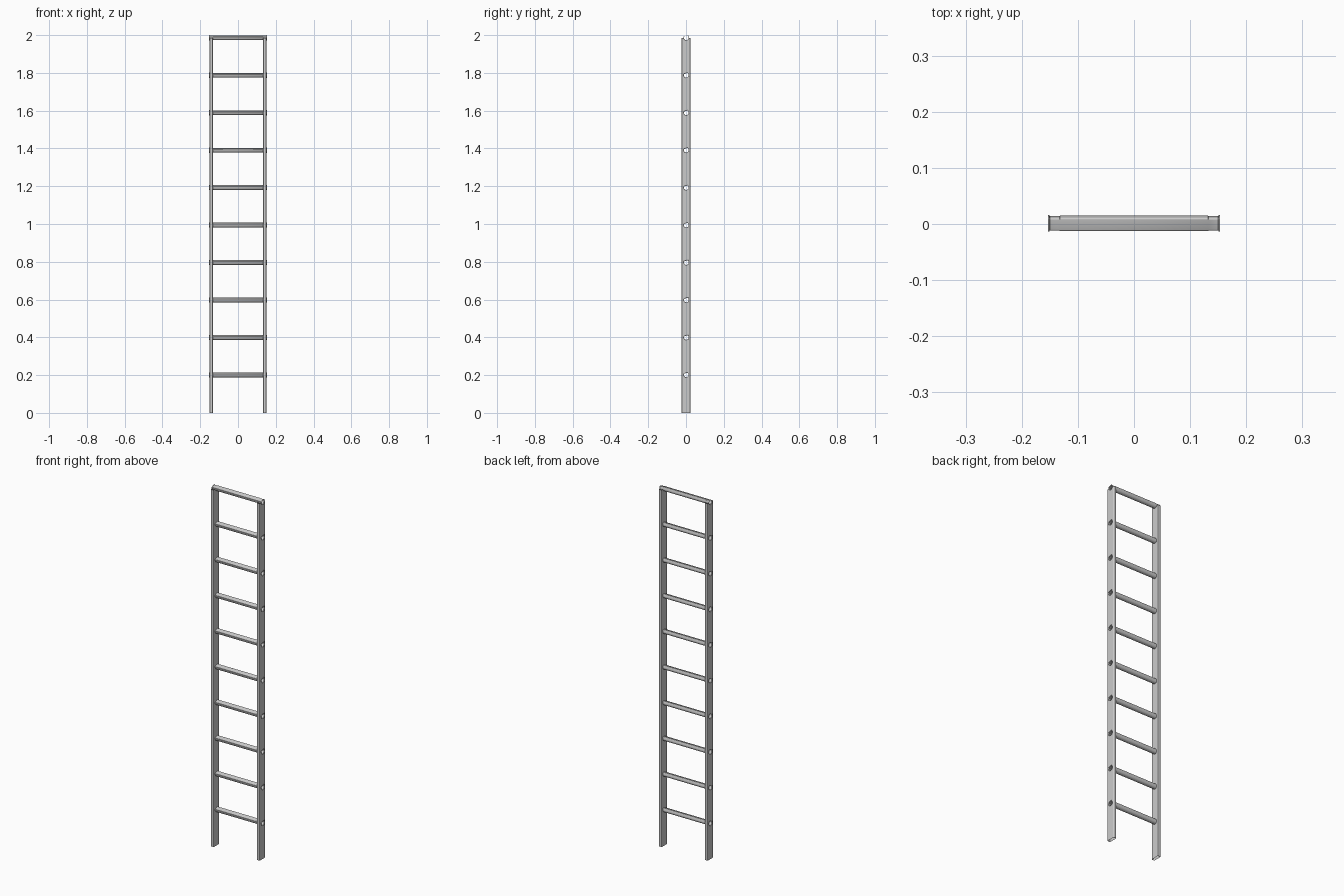
import bpy, bmesh
from math import sin, cos, radians

if "Cube" in bpy.data.objects:
    bpy.data.objects.remove(bpy.data.objects["Cube"])

X_IN, X_OUT = 0.133, 0.150      # rail inner / outer wall
HALF_D, R = 0.024, 0.004        # rail half depth, corner radius
TOP = 1.985                     # rail top
RUNG_Z = [0.2 + i * (TOP - 0.2) / 9 for i in range(10)]
NECK = 0.94                     # rung scale where it passes through the rails


def arc(cx, cy, r, a0, a1, n):
    angles = [radians(a0 + (a1 - a0) * i / n) for i in range(n + 1)]
    return [(cx + r * cos(a), cy + r * sin(a)) for a in angles]


def rung_profile():
    # rounded D with a flat tread on top, tilted for a leaning ladder
    pts = (arc(0.0095, 0.0065, 0.003, -5, 90, 5)
           + arc(-0.0095, 0.0065, 0.003, 90, 185, 5)
           + arc(0, 0, 0.0135, 192, 348, 12))
    c, s = cos(radians(18)), sin(radians(18))
    return [(u * c - v * s + 0.0015, u * s + v * c + 0.0015) for u, v in pts]


PROFILE = rung_profile()


def finish(bm, name, outward):
    # turn every face outward, then make the object
    bm.normal_update()
    for f in bm.faces:
        if f.normal.dot(outward(f.calc_center_median())) < 0:
            f.normal_flip()
    mesh = bpy.data.meshes.new(name)
    bm.to_mesh(mesh)
    bm.free()
    obj = bpy.data.objects.new(name, mesh)
    bpy.context.collection.objects.link(obj)
    bpy.ops.object.select_all(action='DESELECT')
    obj.select_set(True)
    bpy.context.view_layer.objects.active = obj
    bpy.ops.object.shade_smooth_by_angle(angle=radians(35))
    return obj


def hole_sides(zc):
    # right and left chains of a rung hole, both from lowest to highest point
    pts = [(y * NECK, zc + z * NECK) for y, z in PROFILE]
    lo = min(range(len(pts)), key=lambda i: pts[i][1])
    pts = pts[lo:] + pts[:lo]
    hi = max(range(len(pts)), key=lambda i: pts[i][1])
    return pts[:hi + 1], [pts[0]] + pts[hi:][::-1]


def make_rail(name, side):
    bm = bmesh.new()

    def face(pts):
        bm.faces.new([bm.verts.new(p) for p in pts])

    d = HALF_D - R
    # side walls with a hole per rung, open notch for the top rung
    bounds = [0] + [(a + b) / 2 for a, b in zip(RUNG_Z, RUNG_Z[1:])] + [TOP]
    for x in (X_IN * side, X_OUT * side):
        for i, zc in enumerate(RUNG_Z):
            z0, z1 = bounds[i], bounds[i + 1]
            for edge, chain in zip((d, -d), hole_sides(zc)):
                loop = [(0, z0), (edge, z0), (edge, z1)]
                if i < len(RUNG_Z) - 1:
                    loop.append((0, z1))
                else:
                    chain = [p for p in chain if p[1] < TOP]
                    loop.append((chain[-1][0], TOP))
                loop += chain[::-1]
                face([(x, y, z) for y, z in loop])
    # front and back walls with rounded corners
    strip = arc(X_IN + R, d, R, 180, 90, 4) + arc(X_OUT - R, d, R, 90, 0, 4)
    for fb in (-1, 1):
        rows = [[bm.verts.new((x * side, y * fb, z)) for x, y in strip]
                for z in (0, TOP)]
        for i in range(len(strip) - 1):
            bm.faces.new((rows[0][i], rows[0][i + 1],
                          rows[1][i + 1], rows[1][i]))
    mid = side * (X_IN + X_OUT) / 2

    def outward(c):
        v = c.copy()
        v.x, v.z = v.x - mid, 0
        if abs(v.x) > (X_OUT - X_IN) / 2 - 1e-5:
            v.y = 0
        return v
    return finish(bm, name, outward)


def make_rung(name, zc):
    # hollow open tube, necked through the rails, flared at both ends
    half = [(0.153, 1.08), (0.151, 1.06), (0.150, NECK),
            (0.133, NECK), (0.132, 1.0)]
    stations = [(-x, s) for x, s in half] + [(x, s) for x, s in half[::-1]]
    bm = bmesh.new()
    rings = [[bm.verts.new((x, y * s, zc + z * s)) for y, z in PROFILE]
             for x, s in stations]
    n = len(PROFILE)
    for a, b in zip(rings, rings[1:]):
        for i in range(n):
            j = (i + 1) % n
            bm.faces.new((a[i], a[j], b[j], b[i]))

    def outward(c):
        v = c.copy()
        v.x, v.z = 0, v.z - zc
        return v
    return finish(bm, name, outward)


# two box-section rails
make_rail("rail_right", 1)
make_rail("rail_left", -1)

# ten rungs
for k, z in enumerate(RUNG_Z):
    make_rung(f"rung_{k + 1:02d}", z)
